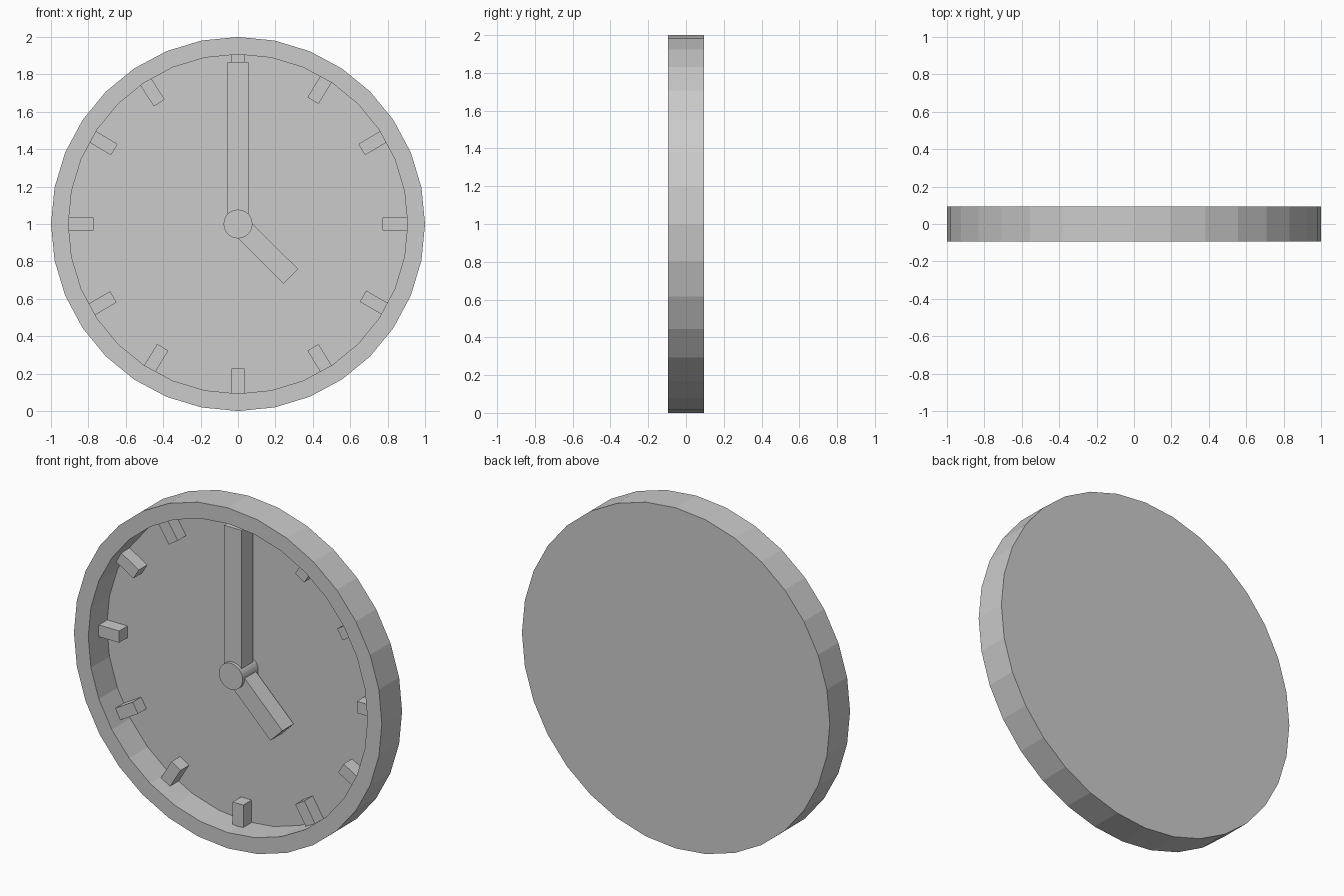
import bpy, bmesh
from math import sin, cos, radians, pi
from mathutils import Matrix

if "Cube" in bpy.data.objects:
    bpy.data.objects.remove(bpy.data.objects["Cube"])

CZ = 1.0          # height of the dial centre
FLOOR = 0.078     # y of the recessed dial face
FRONT, BACK = -0.094, 0.094


def finish(name, bm):
    bmesh.ops.recalc_face_normals(bm, faces=bm.faces)
    me = bpy.data.meshes.new(name)
    bm.to_mesh(me)
    bm.free()
    ob = bpy.data.objects.new(name, me)
    bpy.context.collection.objects.link(ob)
    return ob


def radial_bar(name, angle, r0, r1, width, y0, y1):
    """Box pointing outward from the centre, angle clockwise from twelve."""
    bm = bmesh.new()
    bmesh.ops.create_cube(bm, size=1)
    m = (Matrix.Translation((0, 0, CZ)) @ Matrix.Rotation(radians(angle), 4, 'Y')
         @ Matrix.Translation((0, (y0 + y1) / 2, (r0 + r1) / 2))
         @ Matrix.Diagonal((width, y1 - y0, r1 - r0, 1)))
    bmesh.ops.transform(bm, matrix=m, verts=bm.verts)
    return finish(name, bm)


def ring(bm, r, y, n):
    return [bm.verts.new((r * sin(2 * pi * i / n), y, CZ + r * cos(2 * pi * i / n)))
            for i in range(n)]


# Case: 32-sided dish with a rim and a recessed dial
N = 32
bm = bmesh.new()
profile = [(1.0, BACK), (1.0, FRONT), (0.907, FRONT), (0.907, FLOOR)]
rings = [ring(bm, r, y, N) for r, y in profile]
for a, b in zip(rings, rings[1:]):
    for i in range(N):
        j = (i + 1) % N
        bm.faces.new((a[i], a[j], b[j], b[i]))
bm.faces.new(rings[0])
bm.faces.new(rings[-1])
finish("clock_case", bm)

# Hour markers
angles = [0, 31.3, 59, 90, 120, 148.7, 180, 211.4, 239.7, 270, 301, 327]
for h, ang in enumerate(angles):
    radial_bar(f"hour_marker_{h or 12}", ang, 0.772, 0.908, 0.069, 0.0, FLOOR)

# Hands
radial_bar("minute_hand", 0, 0.0, 1.865 - CZ, 0.113, -0.048, 0.057)
radial_bar("hour_hand", 134.7, 0.0, 0.398, 0.11, -0.048, 0.057)

# Centre pin
bm = bmesh.new()
a, b = ring(bm, 0.077, -0.067, 32), ring(bm, 0.077, FLOOR, 32)
for i in range(32):
    j = (i + 1) % 32
    bm.faces.new((a[i], a[j], b[j], b[i]))
bm.faces.new(a)
bm.faces.new(b)
finish("centre_pin", bm)
